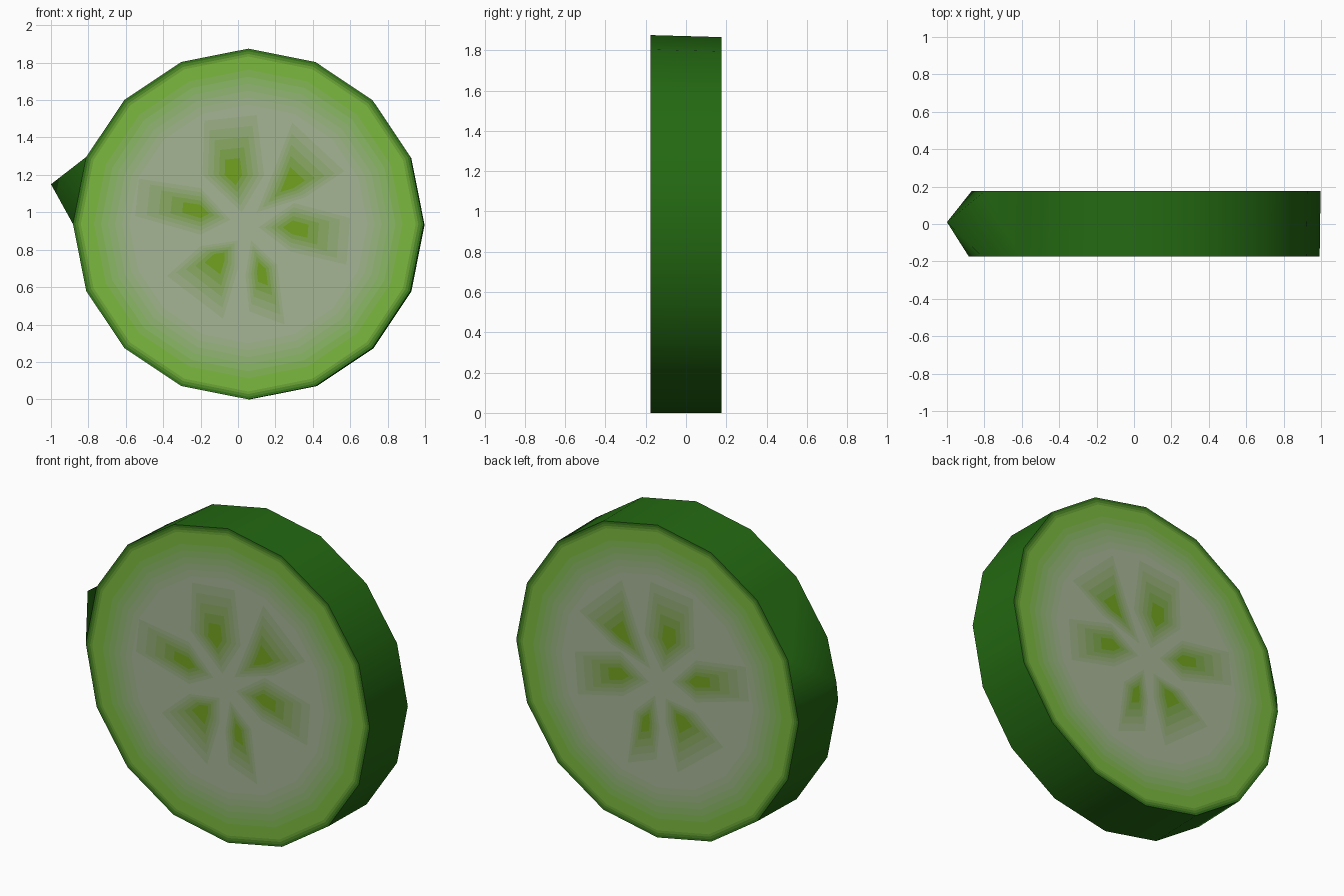
import bpy, math

if "Cube" in bpy.data.objects:
    bpy.data.objects.remove(bpy.data.objects["Cube"])

SIDES = 16
# y, centre x, centre z, radius of each cut end (slice tapers slightly)
FRONT = (-0.175, 0.055, 0.9375, 0.9375)
BACK = (0.177, 0.065, 0.9325, 0.9325)

DARK = (0.017, 0.14, 0.006)
GREEN = (0.20, 0.48, 0.05)
PALE = (0.38, 0.46, 0.30)
SEED = (0.17, 0.36, 0.015)


def mix(a, b, t):
    return tuple(p + (q - p) * t for p, q in zip(a, b))


def material(name, rgb):
    m = bpy.data.materials.new(name)
    m.diffuse_color = (*rgb, 1)
    m.use_nodes = True
    m.node_tree.nodes["Principled BSDF"].inputs["Base Color"].default_value = m.diffuse_color
    return m


def make(name, verts, faces, mats, indices=None):
    me = bpy.data.meshes.new(name)
    me.from_pydata(verts, [], faces)
    for m in mats:
        me.materials.append(m)
    if indices:
        me.polygons.foreach_set("material_index", indices)
    me.update()
    ob = bpy.data.objects.new(name, me)
    bpy.context.collection.objects.link(ob)
    return ob


def ring(end, scale=1.0):
    y, cx, cz, r = end
    return [(cx + r * scale * math.cos(math.tau * i / SIDES), y,
             cz + r * scale * math.sin(math.tau * i / SIDES)) for i in range(SIDES)]


# Rind: band around the slice, one side pulled out to a pointed peel
verts = ring(FRONT) + ring(BACK) + [(-1.0, 0.01, 1.15)]
faces = []
for i in range(SIDES):
    j = (i + 1) % SIDES
    quad = (i, i + SIDES, j + SIDES, j)
    if i == 7:
        faces += [(quad[k], quad[(k + 1) % 4], 2 * SIDES) for k in range(4)]
    else:
        faces.append(quad)
rind = make("rind", verts, faces, [material("rind_green", DARK)])
rind.data.polygons.foreach_set("use_smooth", [True] * len(faces))
rind.data.update()

# Flesh colour bands, from the skin to the pale middle
RINGS = [1, 0.985, 0.97, 0.955, 0.88, 0.84, 0.80, 0.76, 0.72, 0.68]
flesh_mats = [material(f"flesh_{k}", c) for k, c in enumerate(
    [mix(DARK, GREEN, t) for t in (0.1, 0.35, 0.7, 1)]
    + [mix(GREEN, PALE, t) for t in (0.15, 0.32, 0.5, 0.67, 0.84, 1)])]

# Seed pockets: inner tip, widest pair and outer pair, as (x, z)
PETALS = [
    [(0.02, 1.00), (0.14, 1.20), (0.10, 1.52), (-0.18, 1.49), (-0.19, 1.20)],
    [(0.10, 1.00), (0.36, 1.08), (0.57, 1.22), (0.29, 1.48), (0.19, 1.22)],
    [(0.11, 0.92), (0.28, 0.79), (0.58, 0.72), (0.60, 0.97), (0.30, 1.05)],
    [(0.07, 0.85), (0.04, 0.66), (0.06, 0.47), (0.25, 0.40), (0.21, 0.72)],
    [(0.00, 0.85), (-0.20, 0.82), (-0.38, 0.66), (-0.08, 0.43), (0.00, 0.70)],
    [(-0.04, 0.96), (-0.20, 1.13), (-0.53, 1.18), (-0.55, 0.98), (-0.20, 0.88)],
]
SHRINK = [1, 0.82, 0.64, 0.46, 0.28]
seed_mats = [material(f"seed_{k}", mix(PALE, SEED, (k + 1) / 5)) for k in range(5)]


def cut_end(label, end, back):
    y, cx, cz, r = end
    # Flat flesh disc made of colour rings
    verts = [v for s in RINGS for v in ring(end, s)]
    faces, idx = [], []
    for k in range(len(RINGS) - 1):
        for i in range(SIDES):
            j = (i + 1) % SIDES
            a, b = k * SIDES, (k + 1) * SIDES
            faces.append((a + i, a + j, b + j, b + i))
            idx.append(k)
    last = (len(RINGS) - 1) * SIDES
    faces.append(tuple(range(last, last + SIDES)))
    idx.append(len(RINGS) - 1)
    if back:
        faces = [f[::-1] for f in faces]
    make(label + "_flesh", verts, faces, flesh_mats, idx)

    # Thin layered petals that fade towards their edges
    verts, faces, idx = [], [], []
    for p in PETALS:
        mx = (p[1][0] + p[4][0]) / 2
        mz = (p[1][1] + p[4][1]) / 2
        area = sum(p[i - 1][0] * p[i][1] - p[i][0] * p[i - 1][1] for i in range(5))
        for k, s in enumerate(SHRINK):
            n = len(verts)
            lift = 0.001 * (k + 1) * (1 if back else -1)
            for x, z in p:
                x, z = mx + (x - mx) * s, mz + (z - mz) * s
                verts.append((x + cx - FRONT[1], y + lift, z + cz - FRONT[2]))
            f = tuple(range(n, n + 5))
            faces.append(f if (area > 0) != back else f[::-1])
            idx.append(k)
    make(label + "_seeds", verts, faces, seed_mats, idx)


cut_end("front", FRONT, False)
cut_end("back", BACK, True)
